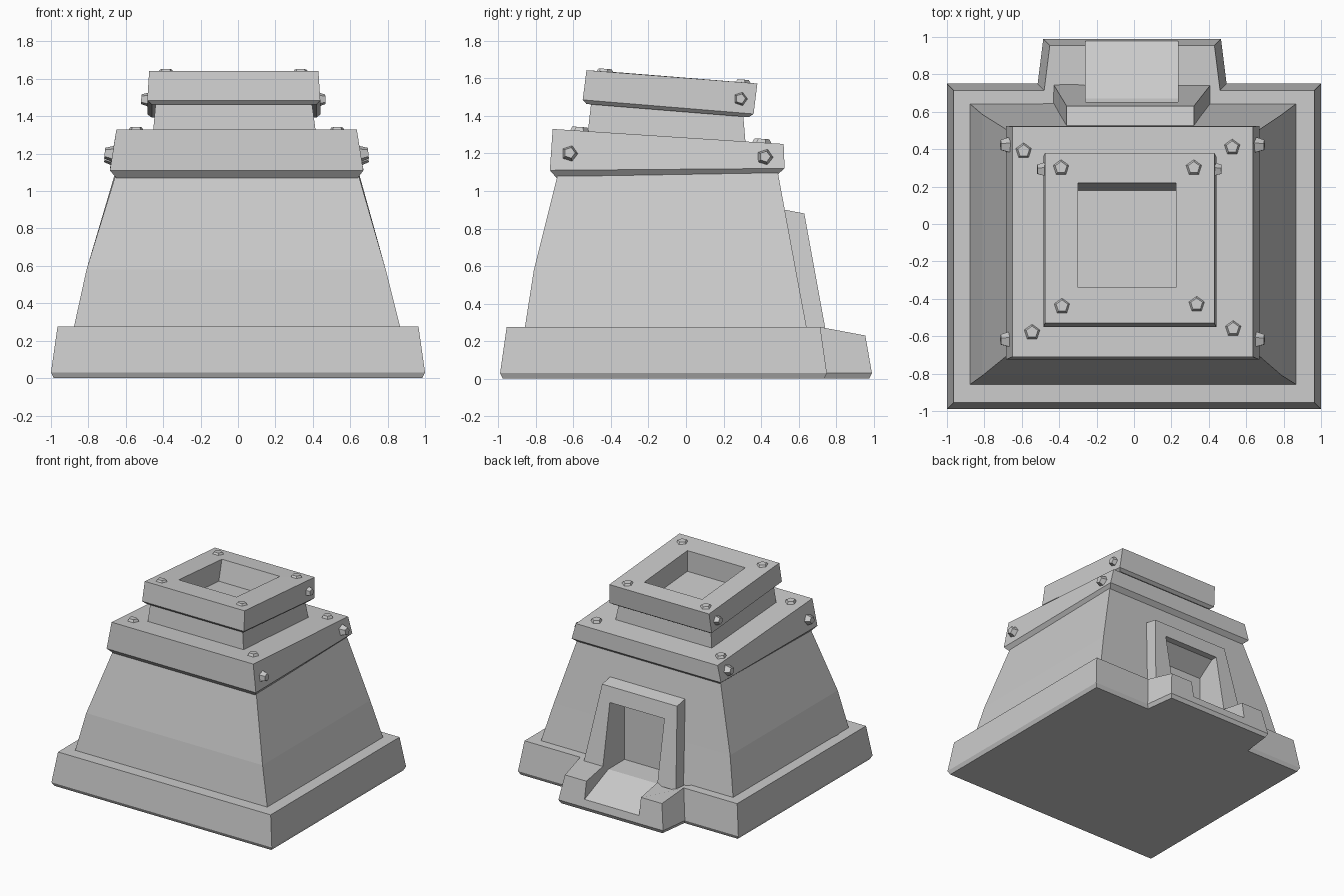
import bpy, bmesh
from mathutils import Vector

if "Cube" in bpy.data.objects:
    bpy.data.objects.remove(bpy.data.objects["Cube"])


def loft(name, rings):
    """Skin a stack of equal-length point rings, closed at both ends."""
    bm = bmesh.new()
    loops = [[bm.verts.new(p) for p in r] for r in rings]
    n = len(loops[0])
    for a, b in zip(loops, loops[1:]):
        for i in range(n):
            j = (i + 1) % n
            bm.faces.new((a[i], a[j], b[j], b[i]))
    bm.faces.new(loops[0][::-1])
    bm.faces.new(loops[-1])
    bmesh.ops.recalc_face_normals(bm, faces=bm.faces)
    me = bpy.data.meshes.new(name)
    bm.to_mesh(me)
    bm.free()
    ob = bpy.data.objects.new(name, me)
    bpy.context.collection.objects.link(ob)
    return ob


def rect(x0, x1, y0, y1, z_front, z_back):
    """Rectangular ring that may tilt from front to back."""
    return [(x0, y0, z_front), (x1, y0, z_front), (x1, y1, z_back), (x0, y1, z_back)]


def plinth_ring(e, z, z_hearth):
    """Base outline with the hearth tongue at the back, shrunk by e."""
    return [(-1 + e, -0.99 + e, z), (1 - e, -0.99 + e, z), (1 - e, 0.75 - e, z),
            (0.495 - e, 0.75 - e, z), (0.465 - e, 0.99 - e, z_hearth),
            (-0.485 + e, 0.99 - e, z_hearth), (-0.515 + e, 0.75 - e, z),
            (-1 + e, 0.75 - e, z)]


# plinth with hearth tongue
plinth = loft("plinth", [plinth_ring(0.015, 0, 0), plinth_ring(0, 0.03, 0.03),
                         plinth_ring(0.035, 0.275, 0.23)])

# tapered body
body = loft("tapered_body", [rect(-0.88, 0.87, -0.86, 0.645, 0.26, 0.26),
                             rect(-0.81, 0.79, -0.81, 0.585, 0.58, 0.58),
                             rect(-0.65, 0.64, -0.68, 0.485, 1.10, 1.12)])

# tilted collar
loft("collar", [rect(-0.65, 0.64, -0.69, 0.49, 1.07, 1.09),
                rect(-0.685, 0.67, -0.725, 0.525, 1.11, 1.12),
                rect(-0.65, 0.635, -0.71, 0.52, 1.33, 1.25)])

# chimney: neck, tilted rim and sunken flue
loft("chimney", [rect(-0.46, 0.425, -0.53, 0.32, 1.25, 1.22),
                 rect(-0.44, 0.395, -0.505, 0.305, 1.47, 1.40),
                 rect(-0.46, 0.42, -0.53, 0.335, 1.463, 1.393),
                 rect(-0.485, 0.44, -0.55, 0.36, 1.485, 1.41),
                 rect(-0.475, 0.43, -0.53, 0.38, 1.643, 1.572),
                 rect(-0.30, 0.225, -0.34, 0.22, 1.63, 1.585),
                 rect(-0.30, 0.225, -0.34, 0.18, 1.46, 1.42)])

# furnace mouth frame on the back
frame = loft("mouth_frame", [rect(-0.43, 0.41, 0.50, 0.745, 0.25, 0.25),
                             rect(-0.36, 0.32, 0.42, 0.63, 0.92, 0.88)])

# cutter: shallow cavity with a chute sloping out over the hearth
profile = [(0.46, 0.22), (0.67, 0.22), (1.1, 0.04), (1.1, 0.76), (0.60, 0.76), (0.46, 0.66)]
cutter = loft("mouth_cutter", [[(x, y, z) for y, z in profile] for x in (-0.26, 0.235)])
cutter.hide_render = True
cutter.hide_set(True)
for ob in (plinth, body, frame):
    mod = ob.modifiers.new("mouth", 'BOOLEAN')
    mod.operation = 'DIFFERENCE'
    mod.solver = 'EXACT'
    mod.object = cutter


def bolt(name, pos, direction, height=0.045, radius=0.055):
    """Five-sided bolt head, partly sunk into its surface."""
    bpy.ops.mesh.primitive_cone_add(vertices=5, radius1=radius, radius2=radius * 0.6,
                                    depth=height, location=pos)
    ob = bpy.context.object
    ob.name = name
    ob.rotation_mode = 'QUATERNION'
    ob.rotation_quaternion = Vector((0, 0, 1)).rotation_difference(Vector(direction))


# bolts on the upper faces
for x, y in ((-0.59, 0.39), (0.525, 0.41), (-0.545, -0.58), (0.53, -0.56)):
    z = 1.33 - 0.08 * (y + 0.71) / 1.23
    bolt("collar_top_bolt", (x, y, z), (0, 0.065, 1), 0.04)
for x, y in ((-0.39, 0.30), (0.32, 0.30), (-0.385, -0.44), (0.335, -0.43)):
    z = 1.643 - 0.071 * (y + 0.53) / 0.91
    bolt("rim_top_bolt", (x, y, z), (0, 0.078, 1), 0.03)

# bolts on the side faces
for s in (-1, 1):
    for y, z in ((-0.62, 1.20), (0.42, 1.18)):
        bolt("collar_side_bolt", (s * 0.675 - 0.008, y, z), (s, 0, 0.1), 0.06, 0.05)
    bolt("rim_side_bolt", (s * 0.465 - 0.025, 0.29, 1.49), (s, 0, 0.05), 0.055, 0.045)
